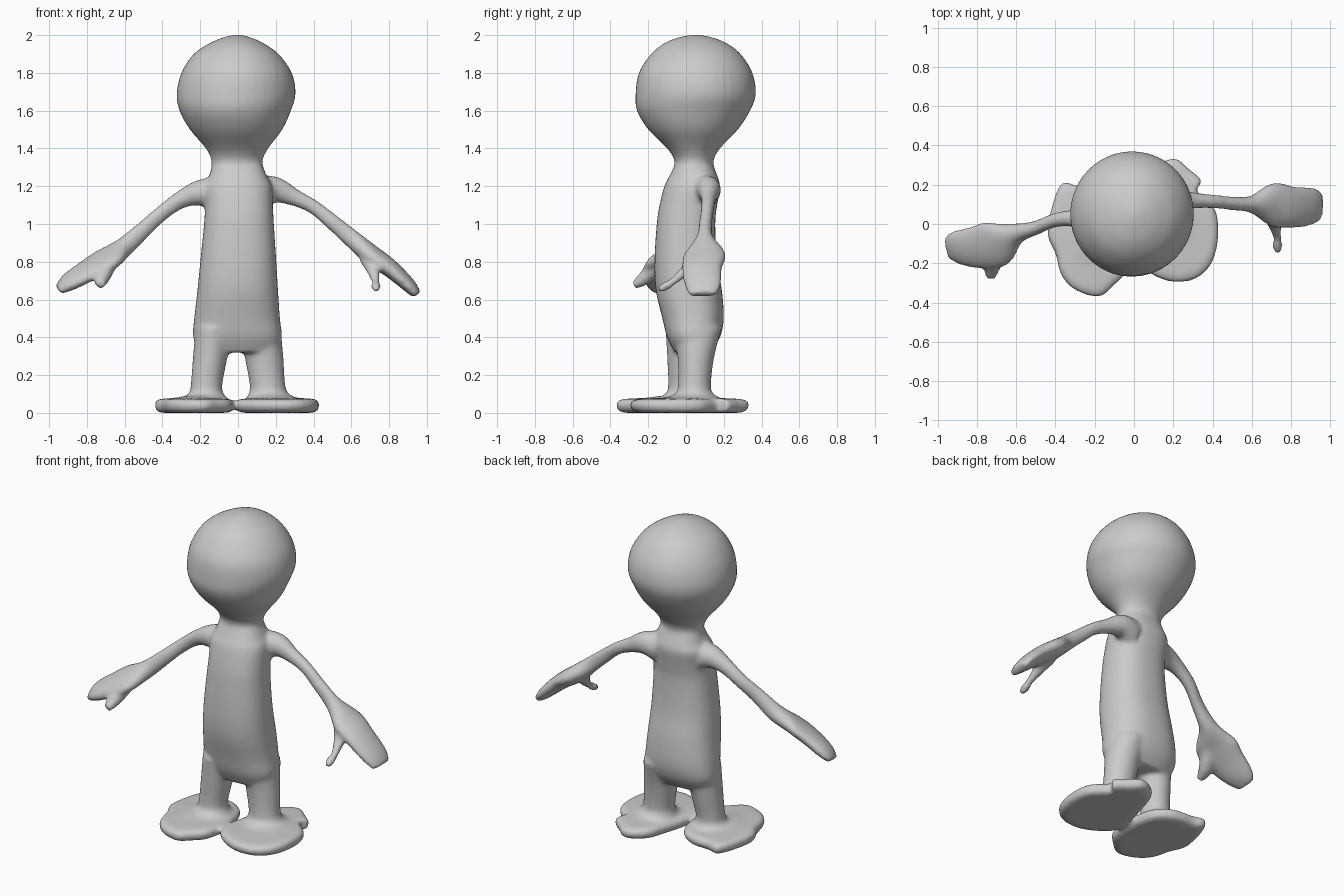
import bpy, bmesh
from math import cos, sin, pi, copysign
from mathutils import Vector

if "Cube" in bpy.data.objects:
    bpy.data.objects.remove(bpy.data.objects["Cube"])


def spline(rows, steps=4, closed=False):
    """Catmull-Rom through rows of numbers."""
    n, out = len(rows), []
    for i in range(n if closed else n - 1):
        pick = [rows[k % n] if closed else rows[min(max(k, 0), n - 1)] for k in range(i - 1, i + 3)]
        for s in range(steps):
            t = s / steps
            out.append([0.5 * (2 * b + (c - a) * t + (2 * a - 5 * b + 4 * c - d) * t * t
                               + (3 * b - a - 3 * c + d) * t ** 3) for a, b, c, d in zip(*pick)])
    return out if closed else out + [list(rows[-1])]


def loft(name, rings):
    """Skin closed rings of points and cap both ends."""
    bm = bmesh.new()
    loops = [[bm.verts.new(p) for p in r] for r in rings]
    n = len(loops[0])
    for a, b in zip(loops, loops[1:]):
        for i in range(n):
            j = (i + 1) % n
            bm.faces.new((a[i], a[j], b[j], b[i]))
    bm.faces.new(loops[0])
    bm.faces.new(loops[-1])
    bmesh.ops.recalc_face_normals(bm, faces=bm.faces)
    me = bpy.data.meshes.new(name)
    bm.to_mesh(me)
    bm.free()
    ob = bpy.data.objects.new(name, me)
    bpy.context.collection.objects.link(ob)
    return ob


def upright(name, rows, power=1.0, n=40):
    """Loft of level ovals, each row: z, x min, x max, y min, y max."""
    def bend(v):
        return copysign(abs(v) ** power, v)
    rings = []
    for z, x0, x1, y0, y1 in spline(rows):
        rings.append([((x0 + x1) / 2 + (x1 - x0) / 2 * bend(cos(2 * pi * i / n)),
                       (y0 + y1) / 2 + (y1 - y0) / 2 * bend(sin(2 * pi * i / n)), z) for i in range(n)])
    return loft(name, rings)


def limb(name, rows, side, n=24):
    """Loft along a path, each row: x, y, z, half width, half thickness."""
    rows = spline(rows)
    pts = [Vector(r[:3]) for r in rows]
    rings = []
    for k, r in enumerate(rows):
        d = (pts[min(k + 1, len(pts) - 1)] - pts[max(k - 1, 0)]).normalized()
        u = Vector(side)
        u = (u - d * u.dot(d)).normalized()
        v = d.cross(u)
        rings.append([pts[k] + u * r[3] * cos(2 * pi * i / n) + v * r[4] * sin(2 * pi * i / n)
                      for i in range(n)])
    return loft(name, rings)


def foot(name, outline):
    """Flat lobed pad with a rounded rim."""
    edge = spline(outline, 5, True)
    cx = sum(p[0] for p in edge) / len(edge)
    cy = sum(p[1] for p in edge) / len(edge)
    levels = [(.2, .003), (.85, .0), (.96, .012), (1.01, .04), (.97, .066), (.85, .074), (.45, .08), (.2, .09)]
    return loft(name, [[(cx + (x - cx) * s, cy + (y - cy) * s, z) for x, y in edge] for s, z in levels])


parts = []

# Head and neck
parts.append(upright("head", [
    (1.25, -.15, .15, -.08, .16), (1.33, -.14, .13, -.06, .145), (1.40, -.17, .16, -.10, .18),
    (1.50, -.255, .235, -.20, .275), (1.60, -.31, .28, -.26, .34), (1.69, -.325, .305, -.267, .37),
    (1.80, -.30, .285, -.25, .352), (1.90, -.235, .215, -.185, .29), (1.96, -.145, .13, -.11, .21),
    (1.99, -.07, .06, -.03, .13), (2.003, -.01, .01, .04, .06)]))

# Torso
parts.append(upright("torso", [
    (.32, -.2, .2, -.06, .13), (.40, -.238, .232, -.10, .18), (.50, -.232, .222, -.125, .20),
    (.65, -.215, .212, -.16, .19), (.80, -.20, .203, -.167, .165), (1.0, -.18, .19, -.155, .155),
    (1.10, -.175, .185, -.14, .165), (1.20, -.18, .18, -.115, .18), (1.25, -.155, .155, -.09, .168),
    (1.31, -.135, .13, -.06, .145)], power=.85))

# Legs flaring into the feet
parts.append(upright("left_leg", [
    (.45, -.225, -.03, -.11, .14), (.30, -.238, -.055, -.10, .11), (.15, -.25, -.083, -.095, .08),
    (.10, -.262, -.075, -.11, .085), (.07, -.32, -.05, -.18, .12), (.04, -.36, -.04, -.22, .15)]))
parts.append(upright("right_leg", [
    (.45, .01, .225, -.07, .19), (.30, .035, .24, -.045, .15), (.15, .062, .25, -.042, .132),
    (.10, .057, .27, -.06, .145), (.07, .04, .33, -.14, .2), (.04, .03, .36, -.18, .23)]))

# Feet
parts.append(foot("left_foot", [
    (-.02, -.10), (-.04, -.24), (-.10, -.31), (-.18, -.37), (-.30, -.335), (-.37, -.26), (-.40, -.15),
    (-.44, -.05), (-.415, .10), (-.365, .21), (-.29, .195), (-.15, .18), (-.05, .09)]))
parts.append(foot("right_foot", [
    (.0, .0), (-.01, -.16), (.08, -.25), (.20, -.295), (.32, -.275), (.40, -.19), (.43, -.05),
    (.41, .08), (.32, .17), (.345, .22), (.28, .28), (.20, .335), (.09, .27), (.04, .14)]))

# Arms ending in flat mitten hands
parts.append(limb("left_arm", [
    (-.12, .04, 1.16, .08, .09), (-.20, .03, 1.165, .07, .07), (-.30, .03, 1.13, .045, .048),
    (-.40, .02, 1.06, .036, .042), (-.50, -.02, .97, .036, .046), (-.60, -.05, .88, .055, .052),
    (-.70, -.10, .81, .125, .048), (-.80, -.12, .75, .115, .046), (-.90, -.12, .69, .09, .04),
    (-.95, -.12, .65, .06, .02)], (.1, 1, .5)))
parts.append(limb("right_arm", [
    (.12, .10, 1.17, .08, .09), (.20, .12, 1.18, .065, .07), (.30, .12, 1.14, .042, .046),
    (.40, .115, 1.09, .035, .038), (.50, .105, 1.01, .035, .042), (.60, .10, .925, .045, .048),
    (.70, .10, .84, .11, .053), (.80, .085, .77, .108, .048), (.90, .09, .68, .098, .038),
    (.948, .09, .625, .075, .025)], (0, 1, .1)))

# Thumbs
parts.append(limb("left_thumb", [
    (-.70, -.14, .79, .06, .045), (-.72, -.21, .72, .045, .04), (-.73, -.275, .675, .025, .022)], (1, 0, 0)))
parts.append(limb("right_thumb", [
    (.69, .06, .82, .05, .04), (.715, .0, .755, .035, .03), (.73, -.07, .695, .022, .02),
    (.73, -.11, .67, .027, .024), (.735, -.145, .65, .016, .016)], (1, 0, 0)))

# Fuse everything into one soft skin
bpy.ops.object.select_all(action='DESELECT')
for p in parts:
    p.select_set(True)
bpy.context.view_layer.objects.active = parts[0]
bpy.ops.object.join()
body = bpy.context.object
body.name = body.data.name = "figure_body"
remesh = body.modifiers.new("fuse", 'REMESH')
remesh.mode = 'VOXEL'
remesh.voxel_size = .012
soften = body.modifiers.new("soften", 'SMOOTH')
soften.factor = .5
soften.iterations = 8
for m in ("fuse", "soften"):
    bpy.ops.object.modifier_apply(modifier=m)
bpy.ops.object.shade_smooth()
